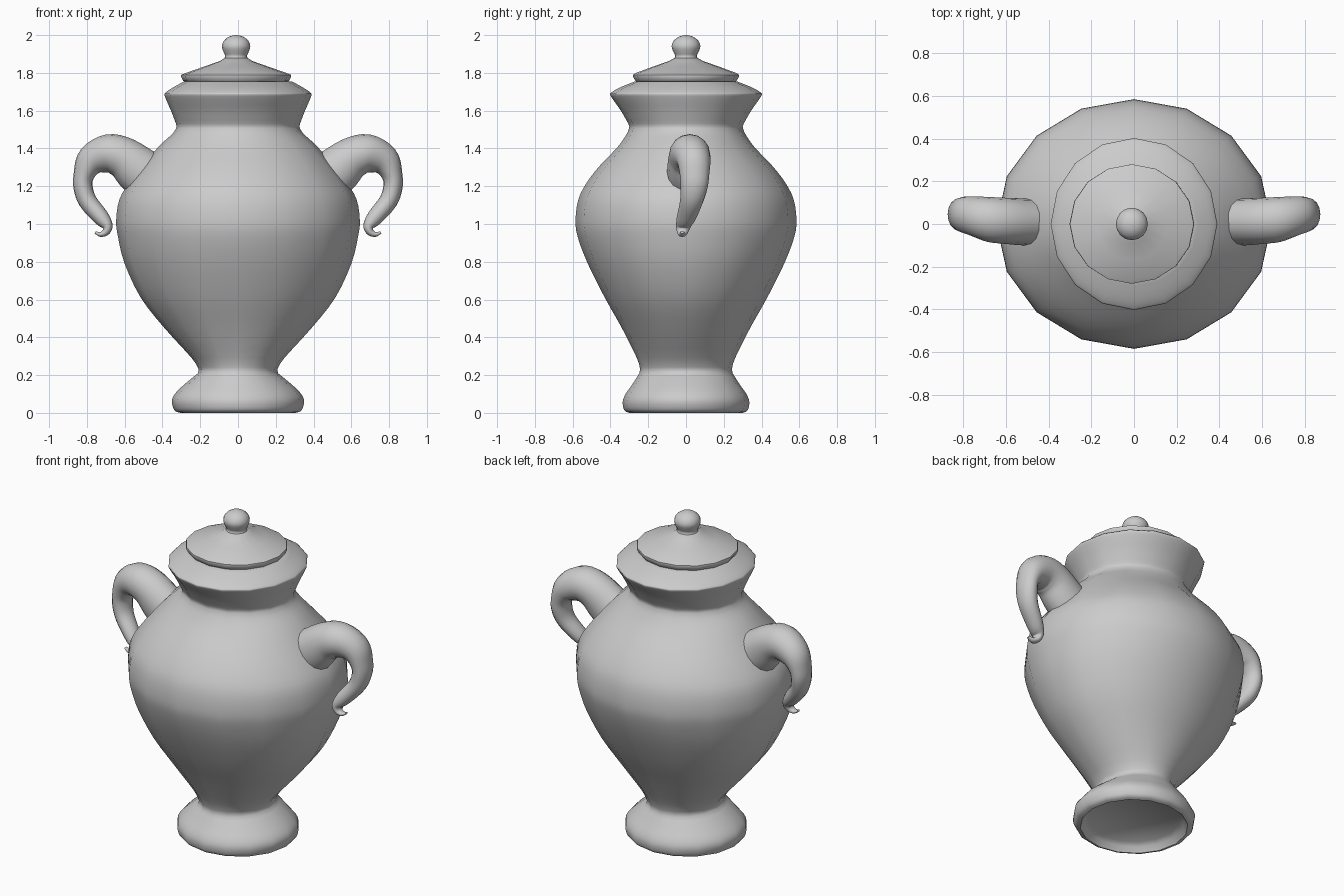
import bpy, bmesh
from math import sin, cos, pi, radians
from mathutils import Vector


def spline(points, steps):
    """Catmull-Rom interpolation through tuples of any length."""
    pts = [Vector(p) for p in points]
    out = []
    for i in range(len(pts) - 1):
        p0, p1 = pts[max(i - 1, 0)], pts[i]
        p2, p3 = pts[i + 1], pts[min(i + 2, len(pts) - 1)]
        for s in range(steps):
            t = s / steps
            out.append(0.5 * (2 * p1 + (p2 - p0) * t + (2 * p0 - 5 * p1 + 4 * p2 - p3) * t * t
                              + (3 * p1 - p0 - 3 * p2 + p3) * t ** 3))
    return out + [pts[-1]]


def loft(name, rings, angle=50):
    """Skin a list of closed rings, cap both ends, shade smooth."""
    bm = bmesh.new()
    loops = [[bm.verts.new(c) for c in ring] for ring in rings]
    n = len(rings[0])
    for a, b in zip(loops, loops[1:]):
        for i in range(n):
            j = (i + 1) % n
            bm.faces.new((a[i], a[j], b[j], b[i]))
    bm.faces.new(loops[0][::-1])
    bm.faces.new(loops[-1])
    bmesh.ops.recalc_face_normals(bm, faces=bm.faces)
    mesh = bpy.data.meshes.new(name)
    bm.to_mesh(mesh)
    bm.free()
    obj = bpy.data.objects.new(name, mesh)
    bpy.context.collection.objects.link(obj)
    bpy.ops.object.select_all(action='DESELECT')
    obj.select_set(True)
    bpy.context.view_layer.objects.active = obj
    bpy.ops.object.shade_smooth_by_angle(angle=radians(angle))
    return obj


def turned(name, profile, sides=16, cx=0.0):
    """Oval lathe: the profile holds (z, x radius, y radius)."""
    rings = [[(cx + rx * cos(2 * pi * i / sides), ry * sin(2 * pi * i / sides), z)
              for i in range(sides)] for z, rx, ry in profile]
    return loft(name, rings)


# Pot: recessed foot, oval belly, flared collar
foot_recess = [(0.05, 0.26, 0.26), (0.03, 0.285, 0.28), (0.0, 0.305, 0.30)]
foot = spline([(0.005, 0.325, 0.315), (0.02, 0.34, 0.33), (0.06, 0.35, 0.335),
               (0.10, 0.335, 0.32), (0.15, 0.285, 0.285), (0.21, 0.212, 0.247)], 3)
belly = spline([(0.23, 0.208, 0.243), (0.29, 0.245, 0.26), (0.45, 0.39, 0.34),
                (0.61, 0.515, 0.43), (0.79, 0.60, 0.52), (0.93, 0.635, 0.573),
                (1.02, 0.645, 0.585), (1.13, 0.628, 0.57), (1.22, 0.575, 0.525),
                (1.31, 0.505, 0.455), (1.41, 0.42, 0.36), (1.48, 0.345, 0.312),
                (1.515, 0.325, 0.30)], 3)
collar = spline([(1.53, 0.328, 0.305), (1.60, 0.355, 0.345), (1.675, 0.387, 0.397),
                 (1.695, 0.385, 0.397), (1.725, 0.34, 0.345), (1.755, 0.285, 0.27)], 3)
turned("pot", foot_recess + foot + belly + collar)

# Lid with a thin lip and a sloping top
lid = [(1.755, 0.275, 0.265), (1.758, 0.28, 0.268), (1.78, 0.292, 0.28), (1.79, 0.29, 0.28),
       (1.80, 0.265, 0.265), (1.835, 0.165, 0.17), (1.863, 0.085, 0.09), (1.88, 0.06, 0.06)]
turned("lid", lid, cx=-0.01)

# Knob
knob = spline([(1.87, 0.065, 0.065), (1.89, 0.058, 0.058), (1.91, 0.066, 0.066),
               (1.94, 0.075, 0.076), (1.97, 0.065, 0.065), (1.992, 0.037, 0.037),
               (2.0, 0.004, 0.004)], 3)
turned("lid_knob", knob, cx=-0.01)

# Handles: tapering horns, each point is (x, y, z, radius in plane, radius across)
horn = [(0.42, 0.01, 1.20, 0.13, 0.11), (0.52, 0.01, 1.28, 0.128, 0.11),
        (0.605, 0.015, 1.35, 0.11, 0.108), (0.69, 0.022, 1.372, 0.102, 0.105),
        (0.775, 0.04, 1.335, 0.083, 0.09), (0.815, 0.045, 1.262, 0.056, 0.078),
        (0.82, 0.043, 1.195, 0.051, 0.072), (0.795, 0.03, 1.12, 0.049, 0.062),
        (0.725, 0.003, 1.035, 0.043, 0.052), (0.692, -0.012, 0.99, 0.029, 0.04),
        (0.70, -0.018, 0.958, 0.02, 0.03), (0.728, -0.02, 0.945, 0.013, 0.02),
        (0.757, -0.02, 0.956, 0.006, 0.01)]
path = spline(horn, 4)
for side, label in ((1, "right"), (-1, "left")):
    rings = []
    for k, p in enumerate(path):
        d = path[min(k + 1, len(path) - 1)] - path[max(k - 1, 0)]
        normal = Vector((-d[2], 0, d[0])).normalized()
        ring = []
        for i in range(16):
            a = 2 * pi * i / 16
            c = Vector(p[:3]) + normal * p[3] * cos(a) + Vector((0, p[4] * sin(a), 0))
            ring.append((side * c.x, c.y, c.z))
        rings.append(ring)
    loft(label + "_handle", rings)
